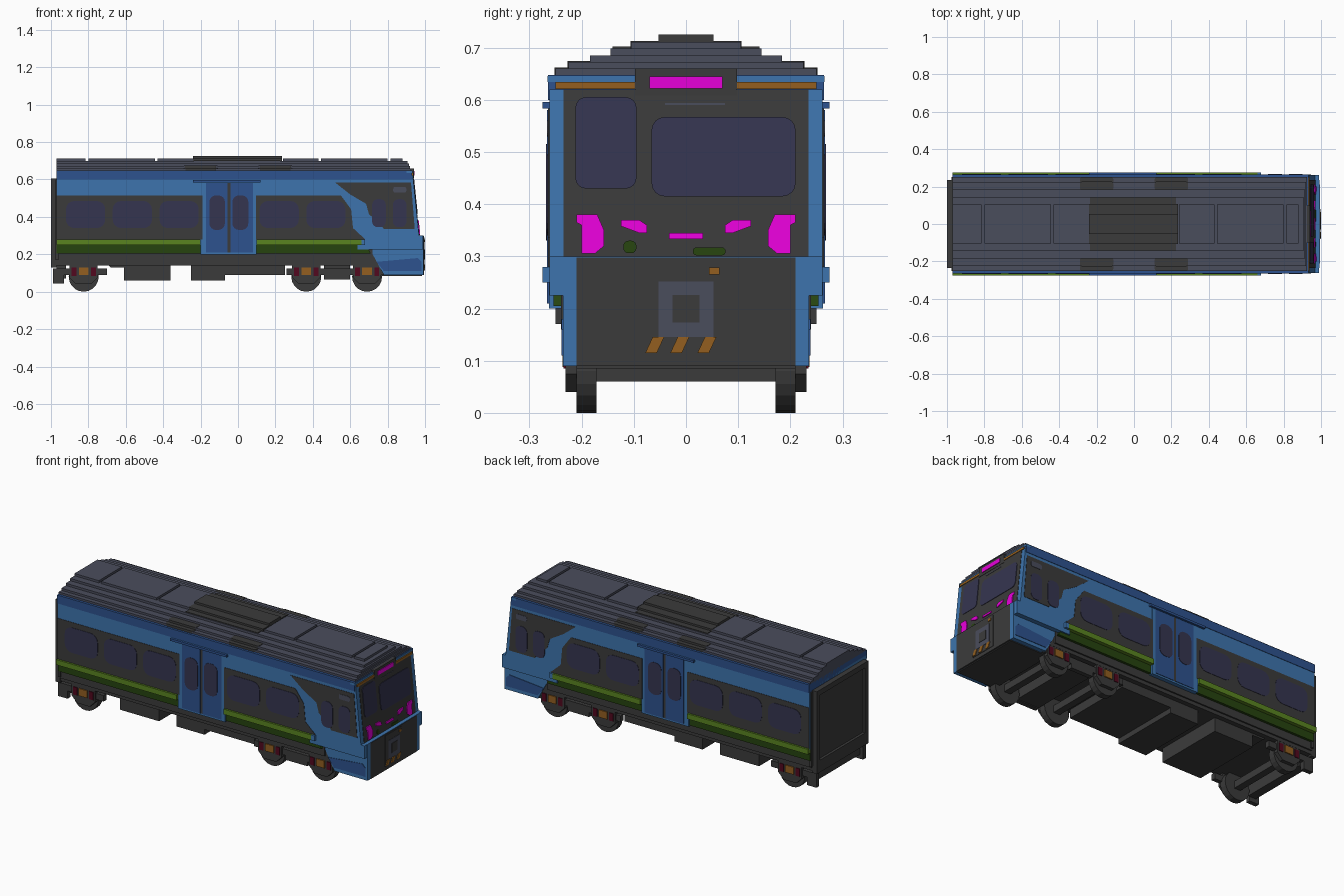
import bpy, bmesh, math

if "Cube" in bpy.data.objects:
    bpy.data.objects.remove(bpy.data.objects["Cube"], do_unlink=True)


def material(name, hexa):
    rgb = [int(hexa[i:i + 2], 16) / 255 for i in (0, 2, 4)]
    lin = [c / 12.92 if c < 0.04045 else ((c + 0.055) / 1.055) ** 2.4 for c in rgb]
    m = bpy.data.materials.new(name)
    m.diffuse_color = (*lin, 1)
    m.use_nodes = True
    m.node_tree.nodes["Principled BSDF"].inputs["Base Color"].default_value = (*lin, 1)
    return m


SLATE = material("slate grey", "4A4D5C")
DARK = material("charcoal", "3B3B3B")
BLUE = material("light blue", "3D74AD")
DEEP = material("deep blue", "2D528E")
GLASS = material("navy glass", "353550")
LIME = material("lime green", "5A8420")
GREEN = material("dark green", "26430F")
ORANGE = material("orange", "935F20")
PINK = material("magenta", "FA00EC")
RED = material("dark red", "52081E")


def prism(bm, pts, axis, a, b):
    """Extrude a 2D outline along an axis, from a to b."""
    def place(p, d):
        return {"x": (d, *p), "y": (p[0], d, p[1]), "z": (*p, d)}[axis]
    ends = [[bm.verts.new(place(p, d)) for p in pts] for d in (a, b)]
    bm.faces.new(ends[0])
    bm.faces.new(ends[1][::-1])
    n = len(pts)
    for i in range(n):
        j = (i + 1) % n
        bm.faces.new((ends[0][j], ends[0][i], ends[1][i], ends[1][j]))


def finish(bm, name, mat):
    bmesh.ops.recalc_face_normals(bm, faces=bm.faces)
    me = bpy.data.meshes.new(name)
    bm.to_mesh(me)
    bm.free()
    me.materials.append(mat)
    ob = bpy.data.objects.new(name, me)
    bpy.context.collection.objects.link(ob)
    return ob


def rect(u0, u1, v0, v1):
    return [(u0, v0), (u1, v0), (u1, v1), (u0, v1)]


def rounded(u0, u1, v0, v1, r, seg=4):
    pts = []
    for k, (cu, cv) in enumerate(((u1 - r, v1 - r), (u0 + r, v1 - r), (u0 + r, v0 + r), (u1 - r, v0 + r))):
        for s in range(seg + 1):
            t = math.pi / 2 * (k + s / seg)
            pts.append((cu + r * math.cos(t), cv + r * math.sin(t)))
    return pts


def block(name, mat, *boxes):
    """Boxes given as x0, x1, y0, y1, z0, z1."""
    bm = bmesh.new()
    for x0, x1, y0, y1, z0, z1 in boxes:
        prism(bm, rect(x0, x1, z0, z1), "y", y0, y1)
    return finish(bm, name, mat)


def sides(name, mat, outlines, y0, y1):
    """Outlines in x, z extruded on both flanks."""
    bm = bmesh.new()
    for o in outlines:
        for s in (-1, 1):
            prism(bm, o, "y", s * y0, s * y1)
    return finish(bm, name, mat)


def across(name, mat, outline, hw):
    bm = bmesh.new()
    prism(bm, outline, "y", -hw, hw)
    return finish(bm, name, mat)


def front_x(z):
    return 0.992 if z < 0.299 else 0.968 - 0.033 * (z - 0.3) / 0.32


def front(name, mat, outlines, t):
    """Thin plates in y, z that follow the sloped cab front."""
    bm = bmesh.new()
    for o in outlines:
        prism(bm, o, "x", -0.01, t)
    for v in bm.verts:
        v.co.x += front_x(v.co.z)
    return finish(bm, name, mat)


# Body shell
HW = 0.262
across("body_shell", BLUE, [(-0.97, 0.27), (0.968, 0.27), (0.968, 0.3), (0.935, 0.62), (-0.97, 0.62)], HW)
block("cantrail", DEEP, (-0.97, 0.93, -0.2645, 0.2645, 0.60, 0.648))
across("cab_lower", BLUE, [(0.68, 0.28), (0.72, 0.2), (0.78, 0.09), (0.992, 0.09), (0.992, 0.3), (0.68, 0.3)], 0.236)
block("cab_shoulder", BLUE, (0.64, 0.99, -HW, HW, 0.225, 0.3))
sides("cab_lower_stripe", DEEP, [[(0.74, 0.16), (0.96, 0.18), (0.98, 0.16), (0.98, 0.11), (0.78, 0.11)]], 0.23, 0.239)
block("lower_body", DARK, (-0.97, 0.72, -0.24, 0.24, 0.16, 0.28))

# Green sill stripes and lime rails, broken at the doors
sides("sill_stripe", GREEN, [rect(-0.97, -0.2, 0.205, 0.25),
                             [(0.1, 0.205), (0.71, 0.205), (0.685, 0.25), (0.1, 0.25)]], 0.23, 0.254)
sides("lime_rail", LIME, [rect(-0.97, -0.2, 0.25, 0.28), rect(0.1, 0.66, 0.25, 0.28)], 0.23, 0.275)
sides("rail_end", BLUE, [rect(0.66, 0.68, 0.25, 0.28)], 0.23, 0.275)

# Dark window bands
sides("window_band", DARK, [
    rect(-0.97, -0.19, 0.28, 0.515),
    [(0.095, 0.28), (0.68, 0.28), (0.615, 0.34), (0.605, 0.44), (0.55, 0.515), (0.095, 0.515)],
    [(0.52, 0.583), (0.925, 0.583), (0.945, 0.335), (0.78, 0.335), (0.77, 0.35), (0.7, 0.415),
     (0.685, 0.47), (0.6, 0.52)]], 0.25, HW + 0.002)
sides("side_windows", GLASS, [rounded(x, x + 0.21, 0.34, 0.485, 0.045)
                              for x in (-0.92, -0.67, -0.42, 0.115, 0.365)], 0.25, HW + 0.004)
sides("cab_side_windows", GLASS, [rounded(x, x + 0.073, 0.345, 0.495, 0.03) for x in (0.717, 0.828)],
      0.25, HW + 0.004)
sides("cab_side_vent", SLATE, [rounded(0.83, 0.9, 0.53, 0.56, 0.01)], 0.25, HW + 0.004)

# Double doors
sides("door_surround", BLUE, [rect(-0.2, 0.1, 0.2, 0.59)], 0.2, HW + 0.001)
sides("door_leaves", DEEP, [rect(-0.17, -0.055, 0.21, 0.58), rect(-0.04, 0.08, 0.21, 0.58)], 0.24, HW + 0.004)
sides("door_gap", DARK, [rect(-0.055, -0.04, 0.21, 0.58)], 0.24, HW + 0.002)
sides("door_windows", GLASS, [rounded(-0.153, -0.07, 0.33, 0.515, 0.035), rounded(-0.03, 0.055, 0.33, 0.515, 0.035)],
      0.24, HW + 0.006)
sides("door_top_rail", DEEP, [rect(-0.24, 0.12, 0.583, 0.596)], 0.25, 0.275)

# Stepped roof
TIERS = [(0.25, 0.66, 0.925), (0.225, 0.672, 0.92), (0.184, 0.685, 0.915), (0.145, 0.698, 0.905)]
block("roof_tiers", SLATE, *[(-0.97, xf, -w, w, 0.63, z) for w, z, xf in TIERS])
block("roof_panels", SLATE, *[(a, b, -0.105, 0.105, 0.69, 0.711) for a, b in
                              ((-0.97, -0.815), (-0.80, -0.445), (-0.43, -0.24), (0.24, 0.43), (0.445, 0.80),
                               (0.815, 0.88))])
block("roof_unit", DARK, (-0.235, 0.225, -0.141, 0.141, 0.69, 0.702),
      (-0.24, 0.235, -0.106, 0.106, 0.69, 0.713), (-0.24, 0.235, -0.053, 0.053, 0.69, 0.725))
bm = bmesh.new()
for sx in (-0.2, 0.2):
    for s in (-1, 1):
        for y0, y1, z in ((0.18, 0.2275, 0.6745), (0.21, 0.252, 0.662)):
            prism(bm, [(sx + u, s * v) for u, v in rounded(-0.09, 0.09, y0, y1, 0.015)], "z", 0.64, z)
finish(bm, "roof_vents", DARK)

# Cab front
front("front_panel", DARK, [rect(-0.235, 0.235, 0.3, 0.62), rect(-0.21, 0.21, 0.09, 0.298)], 0.002)
front("windscreen", GLASS, [rounded(-0.212, -0.095, 0.43, 0.605, 0.02),
                            rounded(-0.066, 0.21, 0.415, 0.567, 0.025)], 0.005)
front("front_lamps", PINK,
      [o for s in (-1, 1) for o in (
          [(s * y, z) for y, z in ((0.175, 0.305), (0.2, 0.305), (0.2, 0.36), (0.21, 0.365), (0.21, 0.38), (0.17, 0.38),
                                   (0.157, 0.35), (0.157, 0.32))],
          [(s * y, z) for y, z in ((0.075, 0.345), (0.09, 0.345), (0.125, 0.358), (0.125, 0.37), (0.09, 0.37),
                                   (0.075, 0.36))])]
      + [rect(-0.033, 0.033, 0.333, 0.345)], 0.007)
front("front_marks", GREEN, [rounded(-0.12, -0.095, 0.306, 0.33, 0.01),
                             rounded(0.013, 0.076, 0.302, 0.317, 0.007)], 0.005)
block("roof_front_edge", BLUE, (0.9, 0.932, -0.265, 0.265, 0.634, 0.646))
block("marker_strips", ORANGE, *[(0.9, 0.939, *sorted((s * 0.098, s * 0.25)), 0.621, 0.634) for s in (-1, 1)])
block("display_housing", DARK, (0.88, 0.94, -0.098, 0.098, 0.608, 0.66))
block("destination_display", PINK, (0.93, 0.944, -0.07, 0.07, 0.622, 0.645))
block("wiper_strips", SLATE, (0.93, 0.942, -0.04, 0.075, 0.59, 0.594))

# Coupler on the nose
block("coupler_housing", DARK, (0.97, 0.996, -0.08, 0.08, 0.11, 0.29))
block("coupler_plate", SLATE, (0.98, 0.998, -0.053, 0.053, 0.145, 0.252))
block("coupler_socket", DARK, (0.98, 1.0, -0.026, 0.026, 0.173, 0.226))
bm = bmesh.new()
for y in (-0.06, -0.012, 0.04):
    prism(bm, [(y - 0.018, 0.115), (y + 0.004, 0.115), (y + 0.018, 0.145), (y - 0.004, 0.145)], "x", 0.98, 1.0)
prism(bm, rect(0.044, 0.064, 0.265, 0.279), "x", 0.98, 1.0)
finish(bm, "coupler_hoses", ORANGE)

# Rear end with gangway frame
block("rear_wall", DARK, (-0.975, -0.96, -0.25, 0.25, 0.17, 0.6))
block("gangway_frame", DARK, (-1, -0.97, -0.235, -0.205, 0.13, 0.605), (-1, -0.97, 0.205, 0.235, 0.13, 0.605),
      (-1, -0.97, -0.205, 0.205, 0.575, 0.605), (-1, -0.97, -0.205, 0.205, 0.13, 0.19))
block("gangway_door", DARK, (-0.985, -0.97, -0.205, 0.205, 0.19, 0.575))

# Chassis and underfloor equipment
block("chassis", DARK, (-1, 0.79, -0.232, 0.232, 0.14, 0.2), (0.74, 0.985, -0.21, 0.21, 0.085, 0.15))
across("equipment_rear", DARK, [(-0.7, 0.15), (-0.68, 0.13), (-0.61, 0.13), (-0.61, 0.06), (-0.36, 0.06),
                                (-0.36, 0.15)], 0.205)
across("equipment_front", DARK, [(-0.25, 0.15), (-0.25, 0.06), (-0.07, 0.06), (-0.07, 0.09), (0.25, 0.09),
                                 (0.25, 0.15)], 0.205)

# Bogies
AXLES = (-0.825, 0.365, 0.69)
bm = bmesh.new()
for x in AXLES:
    ring = [(x + 0.08 * math.cos(math.tau * i / 20), 0.08 + 0.08 * math.sin(math.tau * i / 20)) for i in range(20)]
    for s in (-1, 1):
        prism(bm, ring, "y", s * 0.172, s * 0.21)
    prism(bm, rect(x - 0.02, x + 0.02, 0.06, 0.1), "y", -0.18, 0.18)
finish(bm, "wheelsets", DARK)
sides("bogie_frames", DARK, [rect(-0.99, -0.7, 0.09, 0.125), rect(0.26, 0.8, 0.09, 0.125),
                             rect(-0.99, -0.93, 0.045, 0.1), rect(0.46, 0.6, 0.065, 0.1)], 0.2, 0.225)
block("bogie_transoms", DARK, (0.46, 0.6, -0.2, 0.2, 0.07, 0.15), (-0.97, -0.92, -0.2, 0.2, 0.07, 0.15))
sides("axle_guards", DARK, [[(x - 0.075, 0.145), (x - 0.075, 0.075), (x - 0.04, 0.04), (x + 0.04, 0.04),
                             (x + 0.075, 0.075), (x + 0.075, 0.145)] for x in AXLES], 0.2, 0.231)
sides("axle_boxes", ORANGE, [rect(x - 0.026, x + 0.026, 0.088, 0.13) for x in AXLES], 0.22, 0.237)
sides("axle_springs", RED, [rect(x + d - 0.013, x + d + 0.013, 0.085, 0.13) for x in AXLES for d in (-0.052, 0.052)],
      0.22, 0.235)
